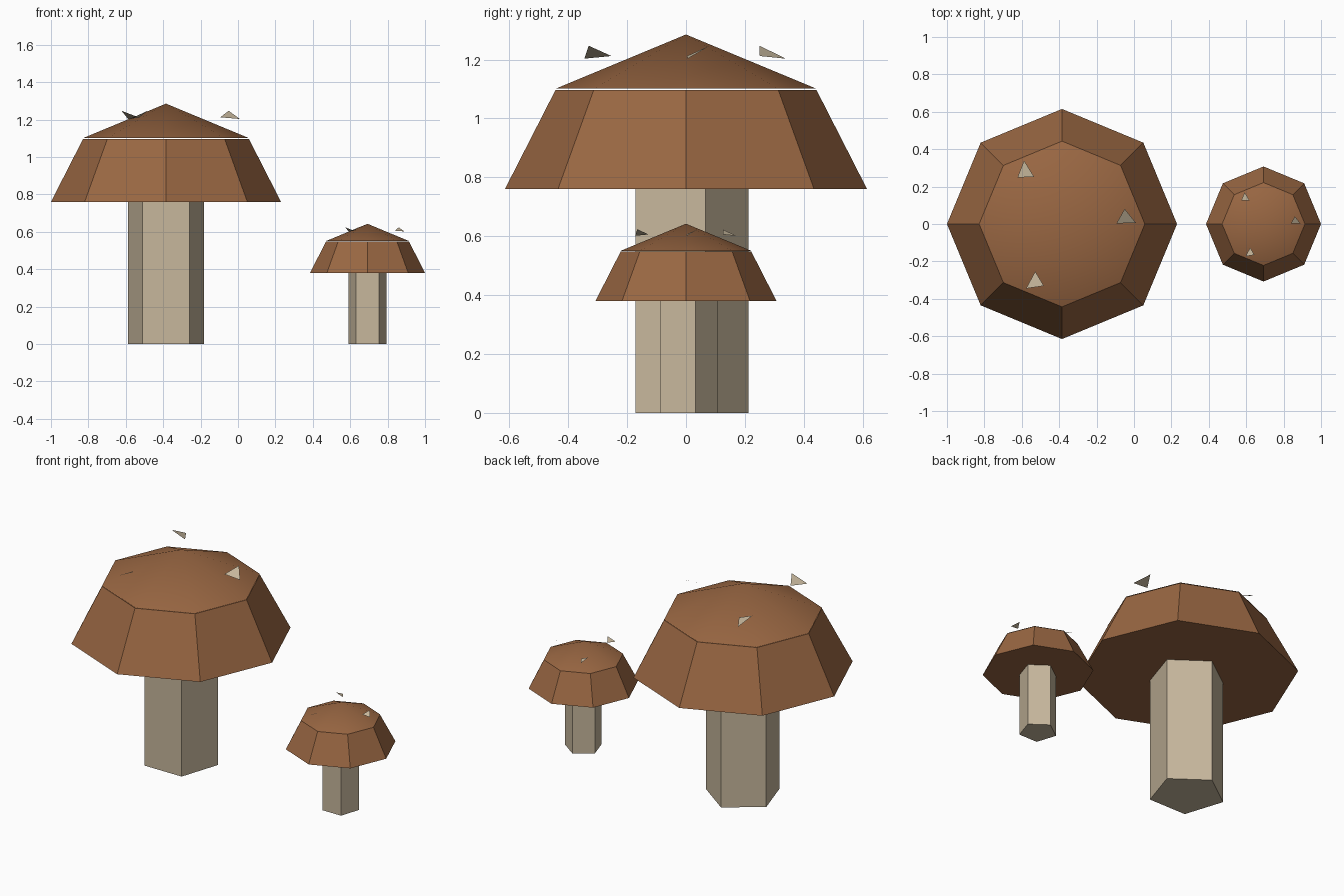
import bpy
import math
from mathutils import Matrix, Vector

if "Cube" in bpy.data.objects:
    bpy.data.objects.remove(bpy.data.objects["Cube"])


def material(name, rgb):
    mat = bpy.data.materials.new(name)
    mat.use_nodes = True
    mat.diffuse_color = (*rgb, 1)
    mat.node_tree.nodes["Principled BSDF"].inputs["Base Color"].default_value = (*rgb, 1)
    return mat


BROWN = material("cap brown", (0.32, 0.135, 0.055))
CREAM = material("stem cream", (0.57, 0.475, 0.335))


def add_mesh(name, verts, faces, mat):
    mesh = bpy.data.meshes.new(name)
    mesh.from_pydata(verts, [], faces)
    mesh.materials.append(mat)
    obj = bpy.data.objects.new(name, mesh)
    bpy.context.collection.objects.link(obj)
    return obj


def ring(sides, radius, z, turn=0.0):
    angles = [turn + math.tau * i / sides for i in range(sides)]
    return [Vector((radius * math.cos(a), radius * math.sin(a), z)) for a in angles]


def prism(name, low, high, mat):
    n = len(low)
    walls = [(i, (i + 1) % n, n + (i + 1) % n, n + i) for i in range(n)]
    ends = [tuple(reversed(range(n))), tuple(range(n, 2 * n))]
    return add_mesh(name, low + high, walls + ends, mat)


def mushroom(label, x, scale):
    parts = []
    # five-sided stem with a corner at the back
    parts.append(prism(label + "_stem", ring(5, 0.213, 0, math.pi / 2),
                       ring(5, 0.213, 0.765, math.pi / 2), CREAM))
    # flared eight-sided cap skirt
    parts.append(prism(label + "_cap_skirt", ring(8, 0.615, 0.76),
                       ring(8, 0.443, 1.097), BROWN))
    # smooth shallow cone, set a hair above the skirt
    base = ring(8, 0.443, 1.101)
    faces = [(i, (i + 1) % 8, 8) for i in range(8)] + [tuple(reversed(range(8)))]
    crown = add_mesh(label + "_cap_crown", base + [Vector((0, 0, 1.285))], faces, BROWN)
    for poly in crown.data.polygons:
        poly.use_smooth = len(poly.vertices) == 3
    crown.data.update()
    for edge in crown.data.edges:
        edge.use_edge_sharp = 8 not in edge.vertices
    parts.append(crown)
    # three tilted triangular flecks hovering over the crown
    fleck = [Vector((0.291, 0.003, 1.212)), Vector((0.395, 0.006, 1.203)),
             Vector((0.335, 0.081, 1.247))]
    for i in range(3):
        spin = Matrix.Rotation(math.tau * i / 3, 3, "Z")
        parts.append(add_mesh(f"{label}_fleck_{i + 1}", [spin @ v for v in fleck],
                              [(0, 1, 2)], CREAM))
    place = Matrix.Translation((x, 0, 0)) @ Matrix.Scale(scale, 4)
    for part in parts:
        part.data.transform(place)


mushroom("large", -0.385, 1.0)
mushroom("small", 0.6925, 0.5)
